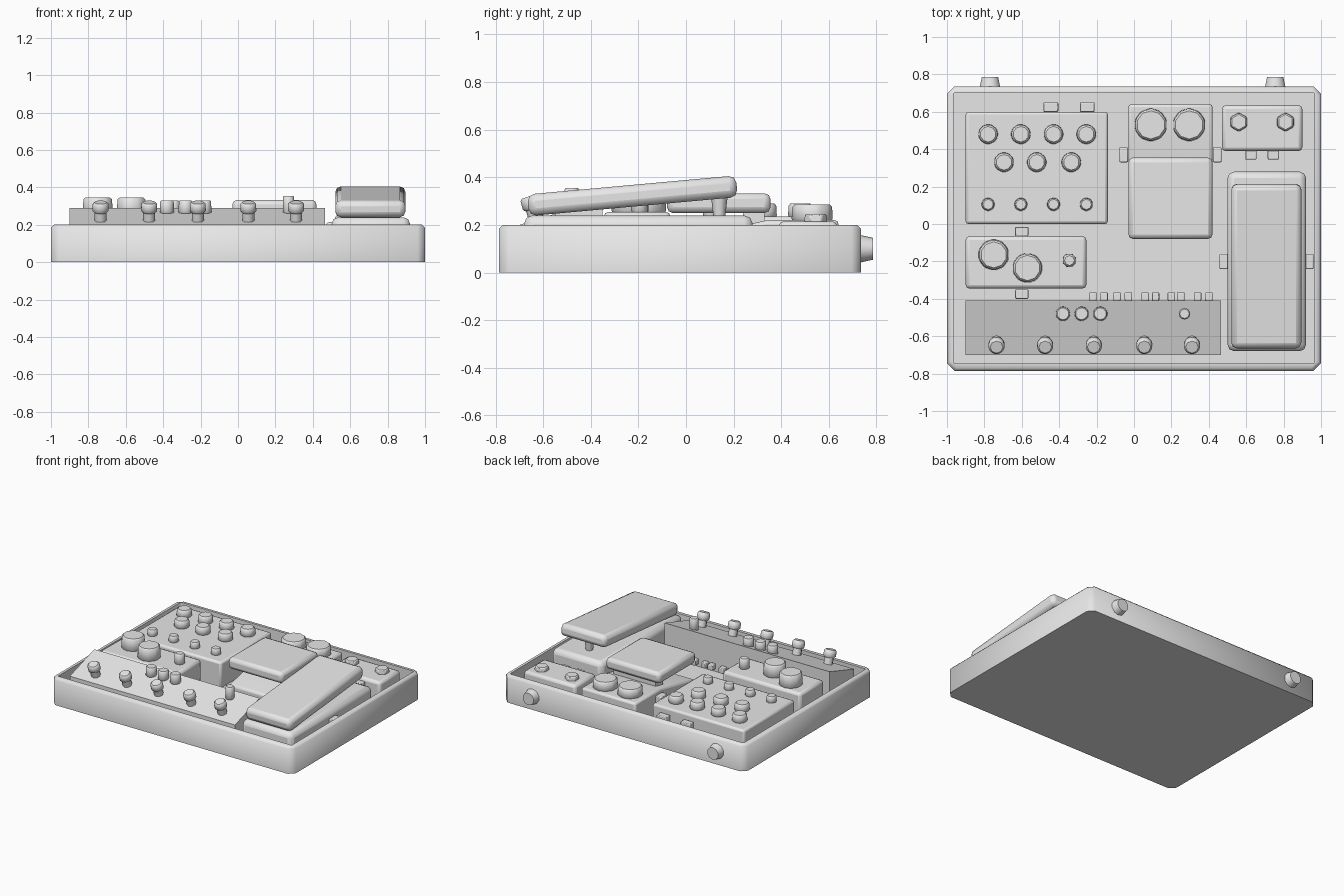
import bpy, bmesh, math
from mathutils import Vector, Matrix

if "Cube" in bpy.data.objects:
    bpy.data.objects.remove(bpy.data.objects["Cube"])

grey = bpy.data.materials.new("light grey")
grey.diffuse_color = (0.8, 0.8, 0.8, 1)
grey.use_nodes = True
grey.node_tree.nodes["Principled BSDF"].inputs["Base Color"].default_value = grey.diffuse_color
FLOOR = 0.04


def finish(name, bm, bevel=0, segments=2, angle=35):
    bmesh.ops.recalc_face_normals(bm, faces=bm.faces)
    me = bpy.data.meshes.new(name)
    bm.to_mesh(me)
    bm.free()
    me.materials.append(grey)
    ob = bpy.data.objects.new(name, me)
    bpy.context.collection.objects.link(ob)
    if bevel:
        m = ob.modifiers.new("bevel", 'BEVEL')
        m.width, m.segments, m.limit_method = bevel, segments, 'ANGLE'
    bpy.ops.object.select_all(action='DESELECT')
    ob.select_set(True)
    bpy.context.view_layer.objects.active = ob
    bpy.ops.object.shade_smooth_by_angle(angle=math.radians(angle))
    return ob


def box(name, x, y, z, bevel=0, tilt=0):
    """Box from (min, max) pairs, optionally tilted about x."""
    bm = bmesh.new()
    bmesh.ops.create_cube(bm, size=1)
    for v in bm.verts:
        v.co = Vector((v.co.x * (x[1] - x[0]), v.co.y * (y[1] - y[0]), v.co.z * (z[1] - z[0])))
    mid = Vector((sum(x) / 2, sum(y) / 2, sum(z) / 2))
    bm.transform(Matrix.Translation(mid) @ Matrix.Rotation(math.radians(tilt), 4, 'X'))
    return finish(name, bm, bevel)


def wedge(name, x, profile, bevel=0):
    """Side profile of (y, z) points stretched along x."""
    bm = bmesh.new()
    face = bm.faces.new([bm.verts.new((x[0], y, z)) for y, z in profile])
    new = bmesh.ops.extrude_face_region(bm, geom=[face])["geom"]
    bmesh.ops.translate(bm, vec=(x[1] - x[0], 0, 0),
                        verts=[v for v in new if isinstance(v, bmesh.types.BMVert)])
    return finish(name, bm, bevel)


def knob(name, base, r1, r2, h, sides=10, axis=(0, 0, 1), bevel=0.01):
    bm = bmesh.new()
    bmesh.ops.create_cone(bm, cap_ends=True, segments=sides, radius1=r1, radius2=r2, depth=h)
    bmesh.ops.translate(bm, verts=bm.verts, vec=(0, 0, h / 2))
    rot = Vector((0, 0, 1)).rotation_difference(Vector(axis)).to_matrix().to_4x4()
    bm.transform(Matrix.Translation(base) @ rot)
    return finish(name, bm, bevel, 1, 50)


# Open case: chamfered outline swept through outer wall, rim, inner wall and floor
def ring(bm, x, y0, y1, c, z):
    pts = [(-x + c, y0), (x - c, y0), (x, y0 + c), (x, y1 - c),
           (x - c, y1), (-x + c, y1), (-x, y1 - c), (-x, y0 + c)]
    return [bm.verts.new((px, py, z)) for px, py in pts]


bm = bmesh.new()
rings = [ring(bm, 1, -.785, .735, .04, 0), ring(bm, 1, -.785, .735, .04, .185),
         ring(bm, .985, -.77, .72, .035, .2), ring(bm, .965, -.745, .7, .004, .2),
         ring(bm, .965, -.745, .7, .004, FLOOR)]
for a, b in zip(rings, rings[1:]):
    for i in range(8):
        bm.faces.new((a[i], a[(i + 1) % 8], b[(i + 1) % 8], b[i]))
bm.faces.new(rings[0])
bm.faces.new(rings[-1])
finish("case", bm, angle=50)
for x in (-.77, .755):
    knob("case_socket", (x, .73, .1), .058, .046, .055, 10, (0, 1, 0), 0)

# Large multi-knob pedal
box("large_pedal", (-.9, -.14), (0, .6), (FLOOR, .235), .015)
for x in (-.78, -.605, -.43, -.255):
    knob("large_pedal_knob", (x, .48, .23), .055, .052, .06)
    knob("large_pedal_small_knob", (x, .105, .23), .037, .034, .05, 8, bevel=.006)
for x in (-.695, -.52, -.335):
    knob("large_pedal_knob", (x, .33, .23), .055, .052, .06)

# Small pedal with two big knobs
box("small_pedal", (-.9, -.255), (-.345, -.065), (FLOOR, .255), .02)
knob("small_pedal_knob", (-.75, -.165, .25), .085, .08, .095)
knob("small_pedal_knob", (-.57, -.235, .25), .082, .078, .095)
knob("small_pedal_switch", (-.345, -.195, .25), .04, .037, .08, 8)

# Front strip pedal with a sloped top and leaning foot switches
wedge("strip_pedal", (-.9, .465), [(-.70, FLOOR), (-.70, .2), (-.41, .29), (-.41, FLOOR)])
lean = Vector((0, -.3, .955)).normalized()
for x in (-.735, -.475, -.215, .055, .31):
    base = Vector((x, -.625, .215))
    knob("foot_switch_stem", base, .032, .032, .06, 8, lean, 0)
    knob("foot_switch_cap", base + lean * .055, .047, .045, .055, 8, lean)
for x in (-.38, -.28, -.18):
    knob("strip_knob", (x, -.48, .26), .04, .038, .07, 10, bevel=.006)
knob("strip_peg", (.27, -.48, .26), .032, .032, .095, 8, bevel=.006)

# Middle pedal: sloped body, rear deck and raised tread
wedge("middle_pedal", (-.03, .42), [(-.07, FLOOR), (-.07, .13), (.34, .22), (.64, .22), (.64, FLOOR)], .015)
box("middle_tread", (-.03, .42), (-.08, .355), (.25, .333), .025)
box("middle_hinge", (.02, .37), (.24, .33), (.19, .27))
for x in (.09, .295):
    knob("middle_knob", (x, .53, .215), .09, .086, .07)

# Two-knob pedal in the back right corner
box("corner_pedal", (.47, .9), (.39, .635), (FLOOR, .215), .02)
for x in (.56, .81):
    knob("corner_knob", (x, .545, .21), .052, .048, .035, 6, bevel=.006)

# Rocker pedal: base, bumper and tilted treadle
box("rocker_base", (.5, .92), (-.68, .28), (FLOOR, .24), .035)
knob("rocker_bumper", (.7, .14, .235), .025, .035, .085, 10, bevel=0)
box("rocker_hinge", (.58, .84), (-.55, -.35), (.22, .28))
box("rocker_treadle", (.52, .895), (-.665, .215), (.277, .368), .03, 5.2)

# Cable plugs beside the pedals
def plug(x, y, w, d, z=.15, h=.08):
    box("cable_plug", (x - w / 2, x + w / 2), (y - d / 2, y + d / 2), (z - h / 2, z + h / 2), .005)


for x in (-.445, -.25):
    plug(x, .625, .08, .05)
for y in (-.04, -.375):
    plug(-.6, y, .07, .05)
for x in (-.055, .445):
    plug(x, .37, .045, .08)
for x in (.625, .745):
    plug(x, .37, .06, .05)
for x in (.48, .937):
    plug(x, -.2, .045, .08)
for x in (-.22, -.16, -.09, -.03, .06, .115, .2, .25, .34, .4):
    plug(x, -.388, .04, .045, .08, .04)
